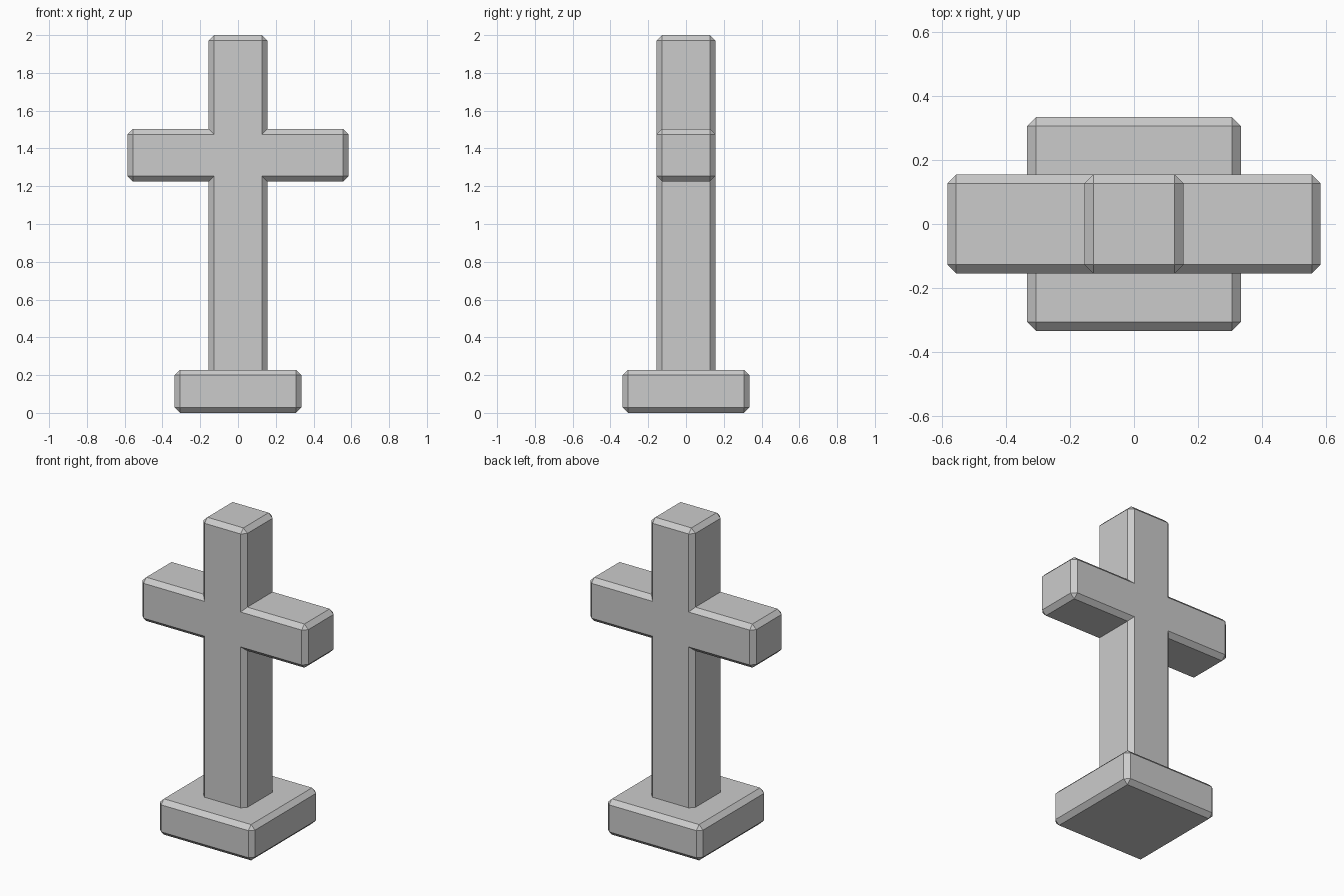
import bpy
import bmesh
from mathutils import Vector

if "Cube" in bpy.data.objects:
    bpy.data.objects.remove(bpy.data.objects["Cube"])

stone = bpy.data.materials.new("grey stone")
stone.diffuse_color = (0.6, 0.6, 0.6, 1)
stone.use_nodes = True
stone.node_tree.nodes["Principled BSDF"].inputs["Base Color"].default_value = stone.diffuse_color
CH = 0.028  # chamfer width


def chamfered_prism(name, outline, depth):
    """Extrude an x-z outline (counter-clockwise) along y, chamfering every convex edge."""
    bm = bmesh.new()
    n = len(outline)
    pts = [Vector(p) for p in outline]
    corners = []
    for i, p in enumerate(pts):
        a = (p - pts[i - 1]).normalized()
        b = (pts[(i + 1) % n] - p).normalized()
        convex = a.x * b.y - a.y * b.x > 0
        inner = p + (b - a) * CH if convex else p + (a - b) * CH
        # convex corners are cut in two points, inner corners stay sharp
        outer = [p - a * CH, p + b * CH] if convex else [p]
        vert = lambda q, y: bm.verts.new((q.x, y, q.y))
        corners.append([(vert(inner, s * depth), [vert(o, s * (depth - CH)) for o in outer])
                        for s in (-1, 1)])
    # front and back faces, then the chamfers around them
    for s in (0, 1):
        bm.faces.new([c[s][0] for c in corners])
        for i in range(n):
            inner, outer = corners[i][s]
            inner2, outer2 = corners[(i + 1) % n][s]
            bm.faces.new([inner, outer[-1], outer2[0], inner2])
            if len(outer) == 2:
                bm.faces.new([inner, outer[0], outer[1]])
    # side walls and chamfered upright corners
    for i in range(n):
        f, b = corners[i][0][1], corners[i][1][1]
        f2, b2 = corners[(i + 1) % n][0][1], corners[(i + 1) % n][1][1]
        bm.faces.new([f[-1], f2[0], b2[0], b[-1]])
        if len(f) == 2:
            bm.faces.new([f[0], f[1], b[1], b[0]])
    bmesh.ops.recalc_face_normals(bm, faces=bm.faces)
    mesh = bpy.data.meshes.new(name)
    bm.to_mesh(mesh)
    bm.free()
    mesh.materials.append(stone)
    obj = bpy.data.objects.new(name, mesh)
    bpy.context.collection.objects.link(obj)
    return obj


# Square plinth
B = 0.335
chamfered_prism("base", [(-B, 0), (B, 0), (B, 0.228), (-B, 0.228)], B)

# Upright post and crossbar, one solid, with its foot sunk into the base
W, A, LOW, HIGH = 0.155, 0.585, 1.225, 1.503
right = [(W, 0.15), (W, LOW), (A, LOW), (A, HIGH), (W, HIGH), (W, 2.0)]
left = [(-x, z) for x, z in reversed(right)]
chamfered_prism("cross", right + left, W)
